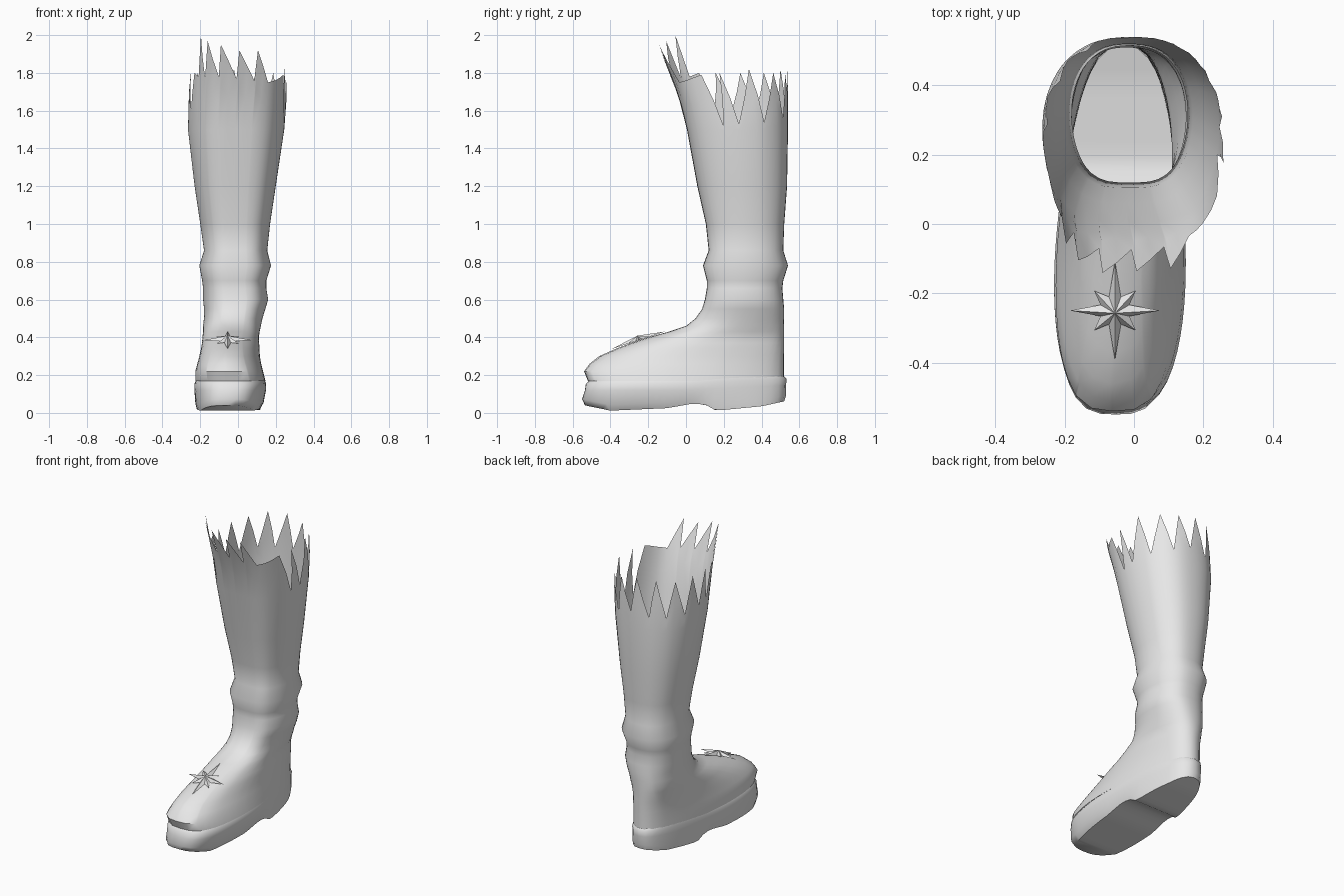
import bpy
from math import sin, cos, pi, hypot, radians
from mathutils import Matrix, Vector

cube = bpy.data.objects.get("Cube")
if cube:
    bpy.data.objects.remove(cube, do_unlink=True)

grey = bpy.data.materials.new("plain grey")
grey.use_nodes = True
grey.diffuse_color = (0.8, 0.8, 0.8, 1)
grey.node_tree.nodes["Principled BSDF"].inputs["Base Color"].default_value = grey.diffuse_color


def mix(a, b, t):
    return a + (b - a) * t


def clamp(v):
    return max(0.0, min(1.0, v))


def lookup(table, key):
    """Linear interpolation of the rows of a table, keyed by the first column."""
    for low, high in zip(table, table[1:]):
        if key <= high[0]:
            break
    t = (key - low[0]) / (high[0] - low[0])
    return [mix(a, b, t) for a, b in zip(low, high)]


def outline(z, front, back, right, left, samples=240):
    """Closed foot or leg cross-section, starting at the front, anticlockwise."""
    heel = clamp((0.55 - z) / 0.2)
    blunt = 0.6 + 0.45 * clamp(1 - abs(z - 0.4) / 0.17)
    points = []
    for k in range(samples + 1):
        a = 2 * pi * k / samples
        t = (1 - cos(a)) / 2
        ease = heel * t * t * (3 - 2 * t)
        xr, xl = mix(right, -0.185, ease), mix(left, 0.125, ease)
        side = abs(sin(a)) ** mix(blunt, 0.8, t)
        side = side if a < pi else -side
        points.append(((xr + xl) / 2 + (xl - xr) / 2 * side, mix(front, back, t)))
    return points


def along(points, fraction):
    """Point at a fraction of the length of a closed outline."""
    steps = [hypot(b[0] - a[0], b[1] - a[1]) for a, b in zip(points, points[1:])]
    goal = fraction * sum(steps)
    for a, b, step in zip(points, points[1:], steps):
        if goal <= step:
            t = goal / step if step else 0
            return mix(a[0], b[0], t), mix(a[1], b[1], t)
        goal -= step
    return points[-1]


def make_object(name, verts, faces, smooth):
    mesh = bpy.data.meshes.new(name)
    mesh.from_pydata(verts, [], faces)
    mesh.update()
    mesh.materials.append(grey)
    obj = bpy.data.objects.new(name, mesh)
    bpy.context.collection.objects.link(obj)
    if smooth:
        bpy.ops.object.select_all(action='DESELECT')
        obj.select_set(True)
        bpy.context.view_layer.objects.active = obj
        bpy.ops.object.shade_smooth_by_angle(angle=radians(smooth))
    return obj


def wall(levels, n):
    """Quads joining stacked rings of n vertices each."""
    return [(k * n + i, k * n + (i + 1) % n, (k + 1) * n + (i + 1) % n, (k + 1) * n + i)
            for k in range(levels - 1) for i in range(n)]


# Upper: height, front y, back y, right x, left x
upper_rows = [
    (.17, -.52, .52, -.25, .16), (.22, -.54, .52, -.25, .14),
    (.26, -.51, .52, -.235, .12), (.3, -.46, .52, -.22, .105),
    (.34, -.37, .52, -.205, .1), (.37, -.29, .52, -.195, .1),
    (.4, -.2, .52, -.19, .1), (.43, -.09, .52, -.185, .11),
    (.46, 0, .52, -.185, .12), (.5, .05, .52, -.18, .13),
    (.55, .085, .52, -.18, .145), (.6, .1, .515, -.185, .16),
    (.66, .11, .51, -.185, .15), (.7, .11, .515, -.19, .15),
    (.78, .09, .54, -.205, .175), (.86, .12, .515, -.18, .155),
    (1, .105, .52, -.2, .17), (1.2, .06, .535, -.23, .2),
    (1.5, .005, .54, -.265, .245), (1.7, -.045, .54, -.26, .26),
    (2, -.17, .53, -.24, .26)]

# Torn rim: distance around the edge, height
rim = [
    (0, 1.92), (.085, 1.76), (.095, 1.92), (.165, 1.75), (.22, 1.76), (.32, 1.79),
    (.39, 1.52), (.42, 1.8), (.48, 1.53), (.58, 1.82), (.63, 1.54), (.72, 1.8),
    (.78, 1.56), (.83, 1.8), (.9, 1.6), (.95, 1.82), (1.03, 1.58), (1.07, 1.82),
    (1.14, 1.58), (1.19, 1.8), (1.27, 1.58), (1.32, 1.8), (1.4, 1.6), (1.45, 1.8),
    (1.5, 1.6), (1.54, 1.8), (1.6, 1.78), (1.61, 2), (1.66, 1.77), (1.675, 1.97),
    (1.745, 1.78), (1.755, 1.95), (1.84, 1.77), (1.85, 1.92)]
columns = []
for a, b in zip(rim, rim[1:]):
    columns += [a, (mix(a[0], b[0], 0.5), mix(a[1], b[1], 0.5))]
around = rim[-1][0]

verts = []
solid_rows = [row for row in upper_rows if row[0] <= 1.5]
for row in solid_rows:
    shape = outline(*row)
    verts += [(*along(shape, s / around), row[0]) for s, z in columns]
for share in (0.5, 1):
    for s, top in columns:
        z = mix(1.5, top, share)
        verts.append((*along(outline(*lookup(upper_rows, z)), s / around), z))
make_object("boot_upper", verts, wall(len(solid_rows) + 2, len(columns)), 50)

# Sole with toe spring, arch and heel: y, underside height
underside = [(-.56, .045), (-.4, .012), (-.1, .025), (.04, .05), (.1, .045),
             (.16, .012), (.4, .035), (.56, .07)]
sole_rows = [(0, -.535, .52, -.24, .12), (.05, -.55, .53, -.25, .145),
             (.12, -.535, .53, -.257, .165), (.155, -.53, .532, -.257, .167),
             (.172, -.51, .515, -.245, .155)]
n = 56
verts = []
for level, row in enumerate(sole_rows):
    shape = outline(*row)
    for i in range(n):
        x, y = along(shape, i / n)
        floor = lookup(underside, y)[1]
        z = row[0] + 0.025 * clamp(y / 0.5)
        if level == 0:
            z = floor
        elif level == 1:
            z = floor + 0.03
        verts.append((x, y, z))
faces = wall(len(sole_rows), n)
half = n // 2
for i in range(half):
    faces.append(tuple(dict.fromkeys((i, (n - i) % n, n - i - 1, i + 1))))
make_object("boot_sole", verts, faces, 50)

# Eight-pointed star ornament on the instep
place = Matrix.Translation((-0.055, -0.25, 0.385)) @ Matrix.Rotation(radians(18), 4, 'X')
star = [place @ Vector((0, 0, 0.025))]
for i in range(16):
    radius = 0.045 if i % 2 else (0.085 if i % 4 else 0.13)
    if i in (4, 12):
        radius = 0.15
    a = i * pi / 8
    star.append(place @ Vector((radius * cos(a), radius * sin(a), 0)))
faces = [(0, i + 1, (i + 1) % 16 + 1) for i in range(16)]
faces.append(tuple(range(16, 0, -1)))
make_object("star_ornament", star, faces, None)
